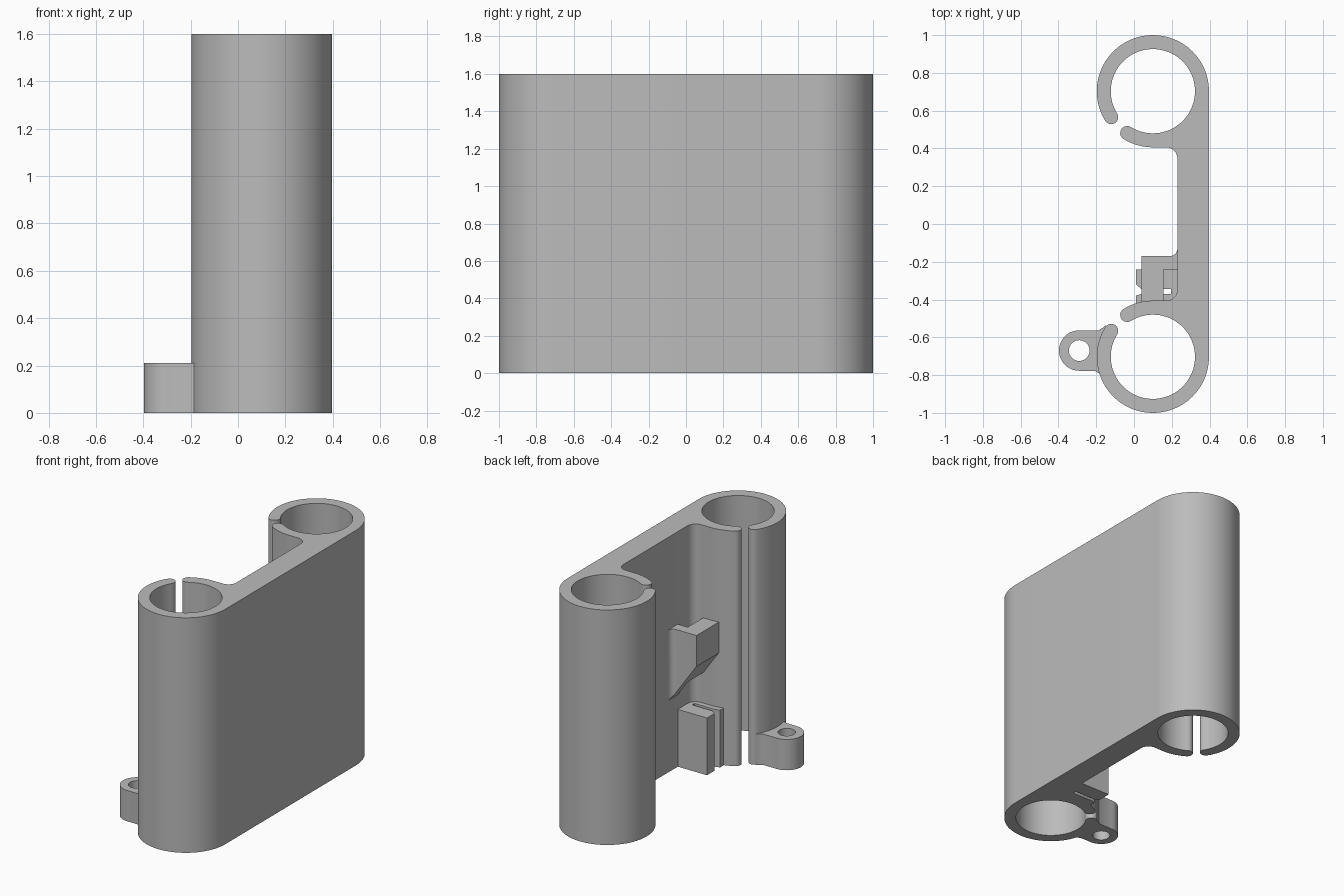
import bpy, bmesh
from math import cos, sin, radians
from mathutils import Vector

cube = bpy.data.objects.get("Cube")
if cube:
    bpy.data.objects.remove(cube, do_unlink=True)

grey = bpy.data.materials.new("plain_grey")
grey.use_nodes = True
colour = (0.5, 0.5, 0.5, 1)
grey.diffuse_color = colour
grey.node_tree.nodes["Principled BSDF"].inputs["Base Color"].default_value = colour


def arc(cx, cy, r, start, end, steps):
    angles = [radians(start + (end - start) * i / steps) for i in range(steps + 1)]
    return [(cx + r * cos(a), cy + r * sin(a)) for a in angles]


def prism(name, loops, z0, z1, cut=None):
    """Extrude flat outlines (later loops are holes); optionally slice off one side."""
    curve = bpy.data.curves.new(name, "CURVE")
    curve.dimensions = "2D"
    curve.fill_mode = "BOTH"
    curve.extrude = (z1 - z0) / 2
    for loop in loops:
        spline = curve.splines.new("POLY")
        spline.points.add(len(loop) - 1)
        for point, (x, y) in zip(spline.points, loop):
            point.co = (x, y, 0, 1)
        spline.use_cyclic_u = True
    temp = bpy.data.objects.new(name, curve)
    bpy.context.collection.objects.link(temp)
    bpy.context.view_layer.update()
    deps = bpy.context.evaluated_depsgraph_get()
    mesh = bpy.data.meshes.new_from_object(temp.evaluated_get(deps))
    bpy.data.objects.remove(temp, do_unlink=True)

    bm = bmesh.new()
    bm.from_mesh(mesh)
    bmesh.ops.remove_doubles(bm, verts=bm.verts, dist=0.0001)
    bmesh.ops.translate(bm, verts=bm.verts, vec=(0, 0, (z0 + z1) / 2))
    if cut:
        geom = bm.verts[:] + bm.edges[:] + bm.faces[:]
        bmesh.ops.bisect_plane(bm, geom=geom, plane_co=cut[0], plane_no=cut[1],
                               clear_inner=True)
        rim = [e for e in bm.edges if e.is_boundary]
        bmesh.ops.holes_fill(bm, edges=rim, sides=0)
    bmesh.ops.recalc_face_normals(bm, faces=bm.faces)
    bm.to_mesh(mesh)
    bm.free()
    mesh.materials.clear()
    mesh.materials.append(grey)
    obj = bpy.data.objects.new(name, mesh)
    bpy.context.collection.objects.link(obj)
    bpy.ops.object.select_all(action="DESELECT")
    obj.select_set(True)
    bpy.context.view_layer.objects.active = obj
    bpy.ops.object.shade_smooth_by_angle(angle=radians(30))
    return obj


# Main body: two split tubes joined by a plate, traced as one half and mirrored
CX, CY, OUTER, INNER = 0.1, 0.703, 0.297, 0.223
MID, LIP = (OUTER + INNER) / 2, (OUTER - INNER) / 2
GAP_A, GAP_B = 212, 238.4


def lip(angle, start):
    a = radians(angle)
    return arc(CX + MID * cos(a), CY + MID * sin(a), LIP, start, start + 180, 10)[1:-1]


half = arc(CX, CY, OUTER, 0, GAP_A, 56)
half += lip(GAP_A, GAP_A)
half += arc(CX, CY, INNER, GAP_A, GAP_B - 360, 80)
half += lip(GAP_B, GAP_B + 180)
half += arc(CX, CY, OUTER, GAP_B, 270, 10)
half += arc(0.17, CY - OUTER - 0.06, 0.06, 90, 0, 10)
body = half + [(x, -y) for x, y in reversed(half)]
prism("tube_holder_body", [body], 0, 1.6)

# Mounting ear with a round screw hole
EX, EY, ER = -0.29, -0.67, 0.107
ear = [(-0.15, -0.535), (-0.165, -0.55), (-0.19, EY + ER)]
ear += arc(EX, EY, ER, 90, 270, 24)
ear += [(-0.21, EY - ER), (-0.185, -0.79), (-0.172, -0.815), (-0.15, -0.74), (-0.15, -0.62)]
prism("mounting_ear", [ear, arc(EX, EY, 0.055, 0, 360, 32)[:-1]], 0, 0.21)

# Lower clip: two jaws with a narrow slot and a flared mouth
jaws = [(0.24, -0.24), (0.01, -0.24), (0.01, -0.32), (0.04, -0.345),
        (0.195, -0.345), (0.195, -0.37), (0.04, -0.37), (0.01, -0.38),
        (0.01, -0.425), (0.05, -0.43), (0.24, -0.43)]
prism("slotted_clip", [jaws], 0, 0.39)

# Upper bracket: hooked block with a pocket against the plate and a sloped underside
hook = [(0.24, -0.13)] + arc(0.19, -0.13, 0.04, 0, -90, 8)
hook += [(0.04, -0.17), (0.04, -0.425), (0.155, -0.425), (0.155, -0.24), (0.24, -0.24)]
prism("sloped_bracket", [hook], 0.4, 0.97,
      cut=(Vector((0.04, 0, 0.76)), Vector((0.27, 0, 0.19))))
